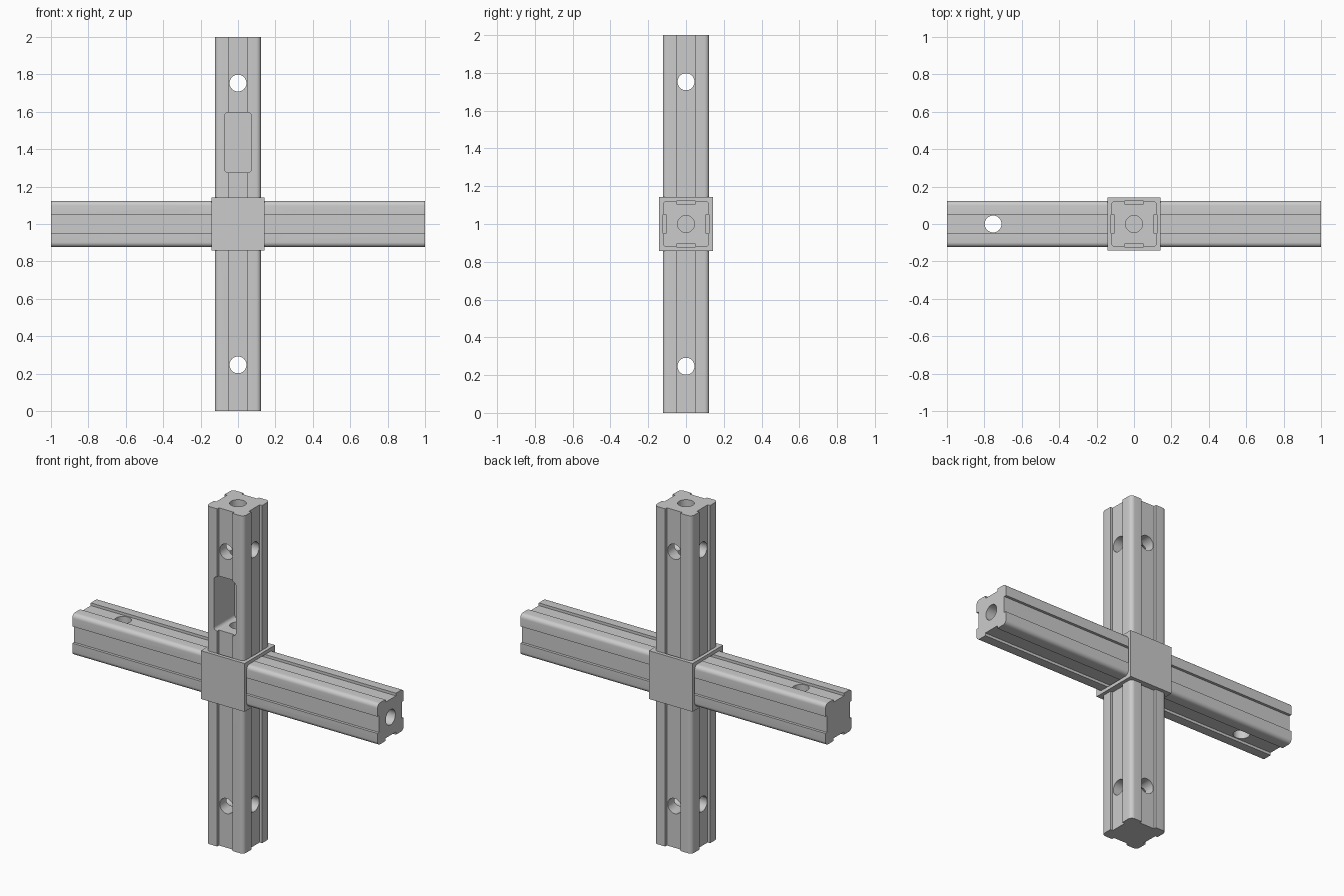
import bpy, bmesh, math
from mathutils import Matrix, Vector

if "Cube" in bpy.data.objects:
    bpy.data.objects.remove(bpy.data.objects["Cube"])

C = Vector((0, 0, 1))          # centre of the cross
H, B = 0.143, 0.123            # half widths of collar and bars
GW, GD = 0.05, 0.016           # groove half width and depth
ROT = {'z': Matrix.Identity(4),
       'x': Matrix.Rotation(math.pi / 2, 4, 'Y'),
       'y': Matrix.Rotation(math.pi / 2, 4, 'X')}


def prism(name, pts, frame, lo, hi):
    """Extrude a 2D outline along local z from lo to hi, then place it."""
    bm = bmesh.new()
    f = bm.faces.new([bm.verts.new((u, v, lo)) for u, v in pts])
    top = bmesh.ops.extrude_face_region(bm, geom=[f])['geom']
    bmesh.ops.translate(bm, vec=(0, 0, hi - lo),
                        verts=[g for g in top if isinstance(g, bmesh.types.BMVert)])
    bm.transform(Matrix.Translation(C) @ frame)
    bmesh.ops.recalc_face_normals(bm, faces=bm.faces)
    me = bpy.data.meshes.new(name)
    bm.to_mesh(me)
    bm.free()
    ob = bpy.data.objects.new(name, me)
    bpy.context.collection.objects.link(ob)
    return ob


def outline(hx, hy, r, groove=None, seg=6):
    """Rounded rectangle, optionally with a (half width, depth) groove per side."""
    pts = []
    for k, (sx, sy) in enumerate(((1, 1), (-1, 1), (-1, -1), (1, -1))):
        for i in range(seg + 1):
            a = math.pi / 2 * (k + i / seg)
            pts.append((sx * (hx - r) + r * math.cos(a), sy * (hy - r) + r * math.sin(a)))
        if groove:
            w, d = groove
            n = math.pi / 2 * (k + 1)
            c, s = round(math.cos(n)), round(math.sin(n))
            for out, side in ((hx, -w), (hx - d, -w), (hx - d, w), (hx, w)):
                pts.append((c * out - s * side, s * out + c * side))
    return pts


def circle(r, n=32):
    return [(r * math.cos(2 * math.pi * i / n), r * math.sin(2 * math.pi * i / n)) for i in range(n)]


def box(x0, x1, y0, y1):
    return [(x0, y0), (x1, y0), (x1, y1), (x0, y1)]


def cut(ob, cutter):
    m = ob.modifiers.new('cut', 'BOOLEAN')
    m.operation, m.solver, m.object = 'DIFFERENCE', 'EXACT', cutter
    bpy.context.view_layer.objects.active = ob
    bpy.ops.object.modifier_apply(modifier=m.name)
    bpy.data.objects.remove(cutter, do_unlink=True)


# Collar cube with crossing bores
collar = prism('collar', box(-H, H, -H, H), ROT['z'], -H, H)
for ax in 'xz':
    cut(collar, prism('bore', circle(0.045), ROT[ax], -1.2, 1.2))
parts = [collar]

# Four arms; local z of each frame points outwards, local y stays front-back
for name, turn in (('top', 0), ('right', 90), ('bottom', 180), ('left', 270)):
    R = Matrix.Rotation(math.radians(turn), 4, 'Y')
    # Groove ends continue as shallow recesses in the collar
    for q in range(4):
        spin = R @ Matrix.Rotation(q * math.pi / 2, 4, 'Z')
        cut(collar, prism('recess', box(B - GD, B - 0.0005, -GW, GW), spin, B, 0.2))

    arm = prism('arm_' + name, outline(B, B, 0.025, (GW, GD)), R, H, 1)
    # Bore along the arm
    cut(arm, prism('bore', circle(0.045), R, 0, 1.2))
    # Two cross holes near the end
    out = R @ Matrix.Translation((0, 0, 0.753))
    for ax in 'xy':
        cut(arm, prism('hole', circle(0.045), out @ ROT[ax], -0.3, 0.3))
    # Front pocket
    mid = R @ Matrix.Translation((0, 0, 0.436)) @ ROT['y']
    cut(arm, prism('pocket', outline(0.072, 0.16, 0.02), mid, -0.07, 0.3))
    parts.append(arm)

# Smooth the rounded surfaces, keep edges sharp
for ob in parts:
    bpy.ops.object.select_all(action='DESELECT')
    ob.select_set(True)
    bpy.context.view_layer.objects.active = ob
    bpy.ops.object.shade_smooth_by_angle(angle=math.radians(30))
